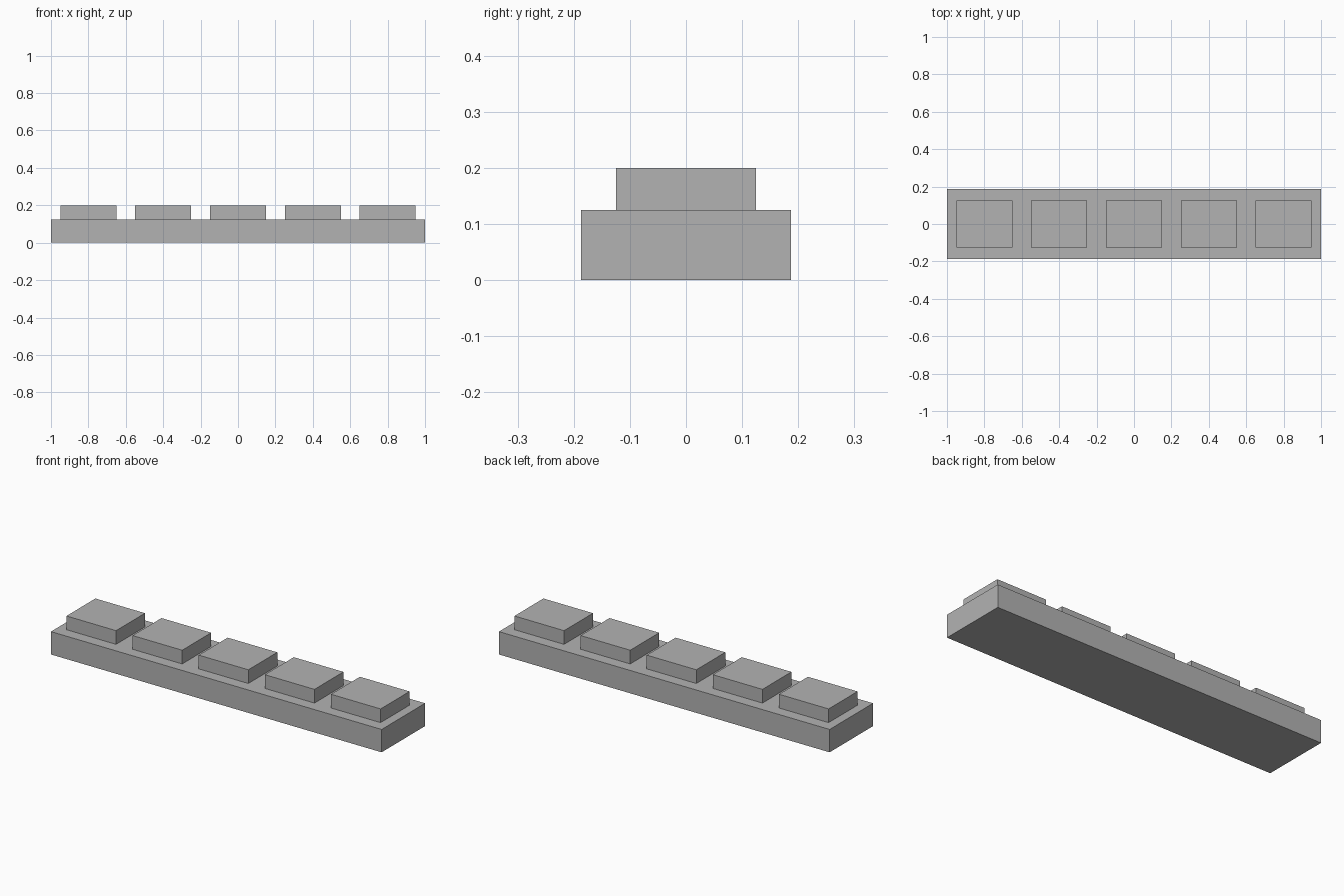
import bpy

cube = bpy.data.objects.get("Cube")
if cube:
    bpy.data.objects.remove(cube, do_unlink=True)

# Single grey colour
GREY = (0.45, 0.45, 0.45, 1)
grey = bpy.data.materials.new("mid grey")
grey.use_nodes = True
grey.diffuse_color = GREY
grey.node_tree.nodes["Principled BSDF"].inputs["Base Color"].default_value = GREY

BASE_SIZE = (2, 0.375, 0.125)
PAD_SIZE = (0.3, 0.25, 0.075)
PAD_COUNT = 5
PAD_SPACING = 0.4


def add_block(name, size, x, bottom):
    """Add a flat-faced box resting at the given height."""
    bpy.ops.mesh.primitive_cube_add(size=1, location=(x, 0, bottom + size[2] / 2))
    block = bpy.context.object
    block.name = name
    block.scale = size
    bpy.ops.object.transform_apply(location=False, rotation=False, scale=True)
    block.data.materials.append(grey)
    return block


# Long base slab
add_block("base", BASE_SIZE, 0, 0)

# Row of raised pads
for i in range(PAD_COUNT):
    x = (i - (PAD_COUNT - 1) / 2) * PAD_SPACING
    add_block(f"pad_{i + 1}", PAD_SIZE, x, BASE_SIZE[2])
